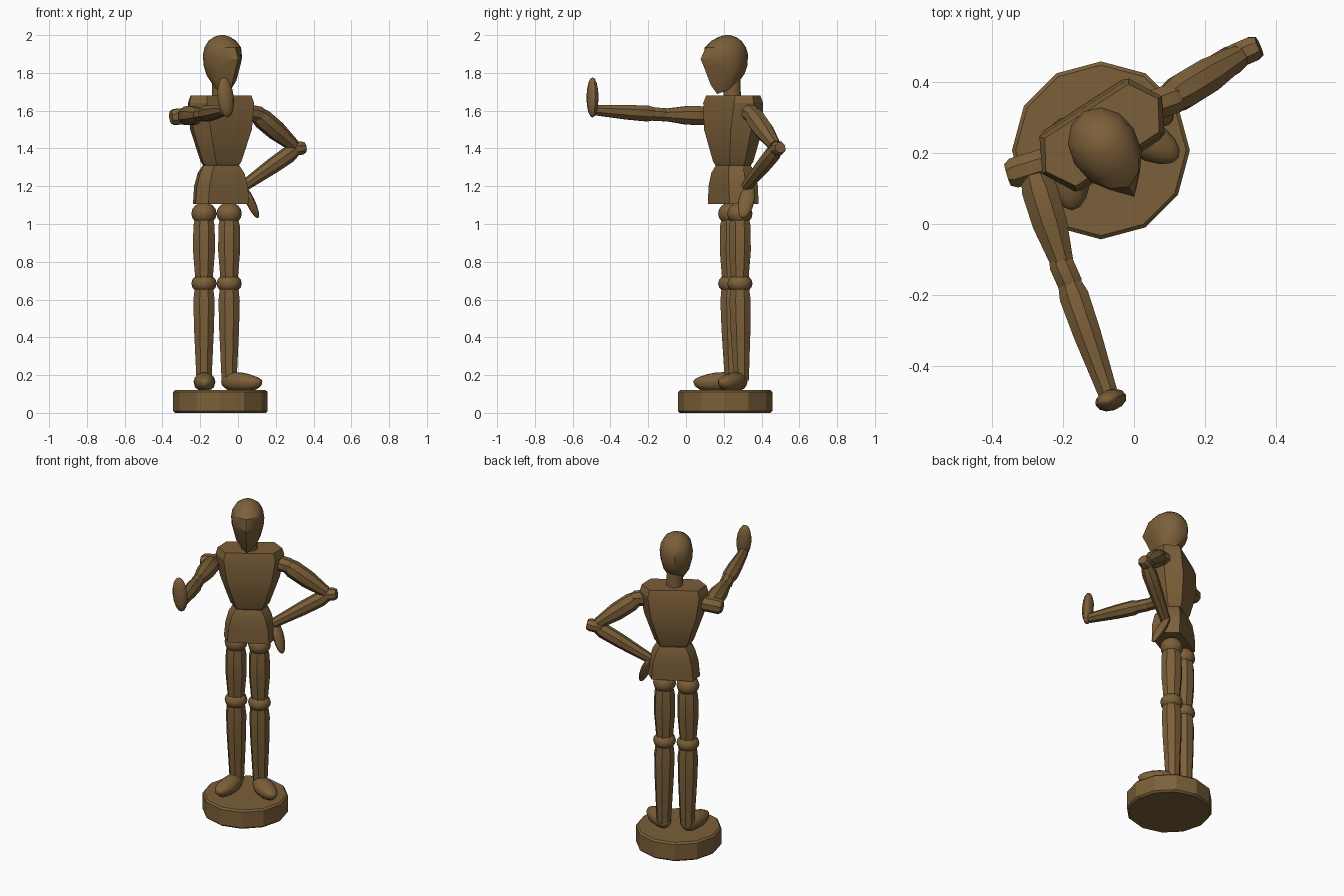
import bpy, bmesh
from math import sin, cos, pi, radians
from mathutils import Vector, Matrix

cube = bpy.data.objects.get("Cube")
if cube:
    bpy.data.objects.remove(cube, do_unlink=True)

# Single wood colour
wood = bpy.data.materials.new("brown_wood")
wood.use_nodes = True
WOOD = (0.2, 0.115, 0.041, 1)
wood.diffuse_color = WOOD
bsdf = wood.node_tree.nodes["Principled BSDF"]
bsdf.inputs["Base Color"].default_value = WOOD
bsdf.inputs["Roughness"].default_value = 0.7


def finish(name, bm, angle=35):
    bmesh.ops.recalc_face_normals(bm, faces=bm.faces)
    mesh = bpy.data.meshes.new(name)
    bm.to_mesh(mesh)
    bm.free()
    mesh.materials.append(wood)
    ob = bpy.data.objects.new(name, mesh)
    bpy.context.collection.objects.link(ob)
    bpy.ops.object.select_all(action='DESELECT')
    ob.select_set(True)
    bpy.context.view_layer.objects.active = ob
    bpy.ops.object.shade_smooth_by_angle(angle=radians(angle))
    return ob


def loft(name, rings, angle=35):
    """Skin a stack of equal-sized rings and cap both ends."""
    bm = bmesh.new()
    loops = [[bm.verts.new(p) for p in ring] for ring in rings]
    n = len(loops[0])
    for a, b in zip(loops, loops[1:]):
        for i in range(n):
            j = (i + 1) % n
            bm.faces.new((a[i], a[j], b[j], b[i]))
    bm.faces.new(loops[0])
    bm.faces.new(loops[-1])
    return finish(name, bm, angle)


def limb(name, start, end, profile, sides=8):
    """Tapered faceted rod; profile is (fraction along, radius)."""
    start, end = Vector(start), Vector(end)
    axis = end - start
    rot = axis.to_track_quat('Z', 'Y')
    rings = []
    for t, r in profile:
        rings.append([start + axis * t + rot @ Vector((r * cos(a), r * sin(a), 0))
                      for a in ((i + 0.5) * 2 * pi / sides for i in range(sides))])
    return loft(name, rings)


def ball(name, loc, size, axis=(0, 0, 1), thin=(0, 1, 0)):
    """Ellipsoid whose long side follows axis and short side follows thin."""
    z = Vector(axis).normalized()
    x = Vector(thin).cross(z).normalized()
    y = z.cross(x)
    rot = Matrix((x, y, z)).transposed().to_4x4()
    bm = bmesh.new()
    bmesh.ops.create_uvsphere(bm, u_segments=12, v_segments=8, radius=1,
                              matrix=Matrix.Translation(loc) @ rot @ Matrix.Diagonal((*size, 1)))
    return finish(name, bm)


def place(centre, turn, side, front, z):
    """Body-space point (sideways, forward) turned into world space."""
    a = radians(turn)
    return Vector((centre[0] + side * cos(a) + front * sin(a),
                   centre[1] + side * sin(a) - front * cos(a), z))


def hex_block(name, centre, turn, levels):
    """Six-sided block; levels are (z, half width, corner width, half depth)."""
    rings = []
    for z, w, c, d in levels:
        pts = [(w, 0), (c, d), (-c, d), (-w, 0), (-c, -d), (c, -d)]
        rings.append([place(centre, turn, u, n, z) for u, n in pts])
    return loft(name, rings, 25)


# Round stand with softened rims
bm = bmesh.new()
bmesh.ops.create_cone(bm, cap_ends=True, segments=12, radius1=0.25, radius2=0.25,
                      depth=0.12, matrix=Matrix.Translation((-0.093, 0.207, 0.06)))
rims = [e for e in bm.edges if abs(e.verts[0].co.z - e.verts[1].co.z) < 0.01]
bmesh.ops.bevel(bm, geom=rims, offset=0.01, segments=1, affect='EDGES')
finish("stand", bm, 25)

# Torso and pelvis
BODY = (-0.09, 0.25)
hex_block("chest", BODY, 33, [
    (1.31, 0.1, 0.07, 0.065), (1.33, 0.115, 0.08, 0.075), (1.5, 0.175, 0.13, 0.1),
    (1.64, 0.2, 0.15, 0.092), (1.68, 0.188, 0.14, 0.08)])
hex_block("pelvis", BODY, 28, [
    (1.105, 0.153, 0.122, 0.087), (1.2, 0.144, 0.115, 0.087),
    (1.27, 0.125, 0.097, 0.08), (1.31, 0.1, 0.075, 0.065)])

# Neck and wedge-faced head
limb("neck", (-0.09, 0.245, 1.66), (-0.09, 0.24, 1.79), [(0, 0.048), (1, 0.048)], 12)
rings = []
for z, w, back, front, point, tilt in [
        (1.72, 0.042, 0.06, 0.065, 1, 0.5), (1.77, 0.075, 0.095, 0.105, 1, 0.3),
        (1.84, 0.093, 0.11, 0.15, 1, 0), (1.89, 0.097, 0.112, 0.167, 0.75, 0.1),
        (1.935, 0.09, 0.1, 0.135, 0.1, 0), (1.97, 0.07, 0.075, 0.09, 0, 0),
        (1.99, 0.042, 0.045, 0.05, 0, 0), (2.0, 0.012, 0.012, 0.015, 0, 0)]:
    ring = []
    for i in range(12):
        s, c = sin(i * pi / 6), cos(i * pi / 6)
        if c > 0.01:
            # Straight cheek planes run from the temples to the nose ridge
            k = abs(s)
            u = w * s
            n = front * (c * (1 - point) + point * (1 - k * 0.72 if k < 0.9 else 0.2))
        else:
            u, n = w * s, back * c
        ring.append(place((-0.085, 0.22), 31, u, n, z - tilt * n))
    rings.append(ring)
loft("head", rings, 32)

# Legs: joints, thigh, shin and foot
for side, x, y, toe in [("right", -0.18, 0.237, (0.03, -1, 0)),
                        ("left", -0.047, 0.285, (0.87, -0.5, 0))]:
    ball(side + "_hip_joint", (x, y, 1.055), (0.067, 0.067, 0.06))
    limb(side + "_thigh", (x, y, 1.04), (x, y, 0.71),
         [(0, 0.05), (0.15, 0.061), (0.55, 0.063), (1, 0.05)])
    ball(side + "_knee", (x, y, 0.685), (0.067, 0.067, 0.052))
    limb(side + "_shin", (x, y, 0.67), (x, y + 0.008, 0.17),
         [(0, 0.052), (0.15, 0.061), (0.45, 0.057), (1, 0.043)])
    # Foot: flat-soled ellipsoid, low at the toe
    d = Vector(toe).normalized()
    centre = Vector((x, y, 0.165)) + d * 0.077
    foot = ball(side + "_foot", centre, (0.058, 0.06, 0.122), d, (0, 0, 1))
    for v in foot.data.vertices:
        along = (v.co - centre).dot(d) / 0.122
        v.co.z = max(v.co.z, 0.12)
        if v.co.z > 0.165:
            v.co.z = 0.165 + (v.co.z - 0.165) * (0.82 - 0.25 * along)

# Arms: the right reaches forward, the left rests on the hip
ROUND = [(0, 0.032), (0.15, 0.046), (0.85, 0.046), (1, 0.034)]
ELBOW = [(0, 0.03), (0.2, 0.038), (0.8, 0.038), (1, 0.03)]
UPPER = [(0, 0.04), (0.2, 0.054), (0.55, 0.053), (1, 0.034)]
FORE = [(0, 0.035), (0.12, 0.045), (0.45, 0.042), (1, 0.029)]

limb("right_shoulder", (-0.235, 0.175, 1.575), (-0.355, 0.138, 1.565), ROUND)
limb("right_upper_arm", (-0.283, 0.15, 1.572), (-0.2, -0.115, 1.578), UPPER)
limb("right_elbow", (-0.212, -0.095, 1.578), (-0.172, -0.185, 1.582), ELBOW)
limb("right_forearm", (-0.182, -0.165, 1.582), (-0.07, -0.485, 1.603), FORE)
ball("right_hand", (-0.065, -0.495, 1.67), (0.045, 0.03, 0.107),
     (-0.1, 0, 1), (0.33, -0.94, 0))

limb("left_shoulder", (0.03, 0.325, 1.595), (0.13, 0.36, 1.575), ROUND)
limb("left_upper_arm", (0.09, 0.345, 1.59), (0.295, 0.47, 1.415), UPPER)
limb("left_elbow", (0.27, 0.465, 1.392), (0.352, 0.5, 1.405), ELBOW)
limb("left_forearm", (0.3, 0.475, 1.39), (0.03, 0.32, 1.2), FORE)
ball("left_hand", (0.065, 0.32, 1.12), (0.042, 0.024, 0.1),
     (0.08, -0.04, -0.17), (0.9, 0, 0.42))
